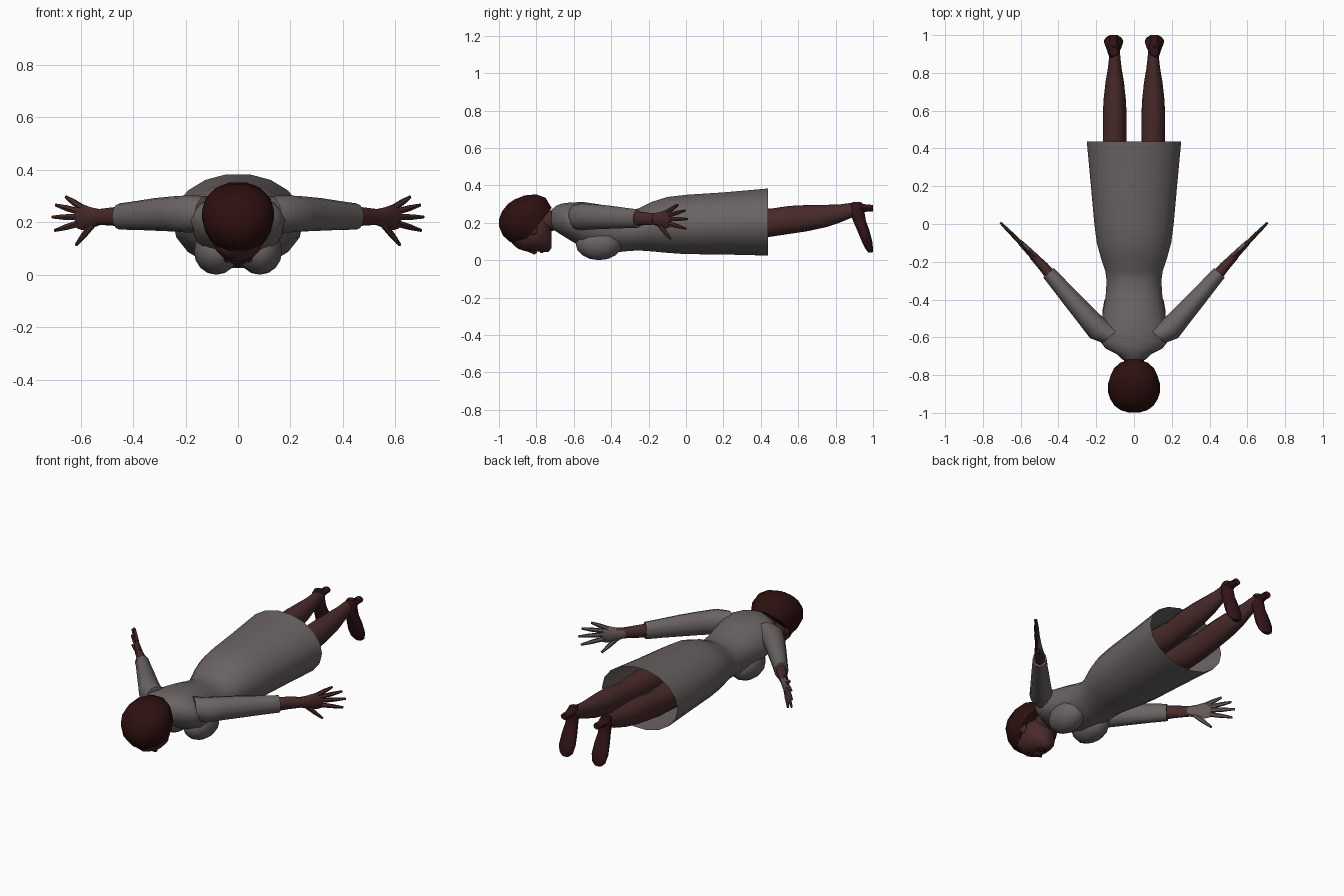
import bpy, bmesh, math
from mathutils import Vector

cube = bpy.data.objects.get("Cube")
if cube:
    bpy.data.objects.remove(cube)


def material(name, r, g, b):
    m = bpy.data.materials.new(name)
    m.use_nodes = True
    m.diffuse_color = (r, g, b, 1)
    bsdf = next(n for n in m.node_tree.nodes if n.type == 'BSDF_PRINCIPLED')
    bsdf.inputs["Base Color"].default_value = (r, g, b, 1)
    return m


DRESS = material("grey_cloth", .145, .125, .125)
SKIN = material("brown_skin", .066, .023, .023)
PALM = material("pale_palm", .13, .10, .10)
HAIR = material("dark_hair", .027, .005, .005)
SHOE = material("dark_leather", .032, .007, .009)
LIPS = material("lip_red", .04, .008, .01)
X, Y, Z = Vector((1, 0, 0)), Vector((0, 1, 0)), Vector((0, 0, 1))


def finish(name, bm, mat, angle=45):
    mesh = bpy.data.meshes.new(name)
    bm.to_mesh(mesh)
    bm.free()
    mesh.materials.append(mat)
    ob = bpy.data.objects.new(name, mesh)
    bpy.context.collection.objects.link(ob)
    bpy.ops.object.select_all(action='DESELECT')
    ob.select_set(True)
    bpy.context.view_layer.objects.active = ob
    bpy.ops.object.shade_smooth_by_angle(angle=math.radians(angle))
    return ob


def loft(name, rings, mat, u=X, v=Z, n=12, open_end=False):
    """Skin elliptical rings of (centre, half size on u, half size on v)."""
    bm = bmesh.new()
    loops = []
    for c, ru, rv in rings:
        loops.append([bm.verts.new(Vector(c) + u * (ru * math.cos(2 * math.pi * k / n))
                                   + v * (rv * math.sin(2 * math.pi * k / n)))
                      for k in range(n)])
    for a, b in zip(loops, loops[1:]):
        for k in range(n):
            j = (k + 1) % n
            bm.faces.new((a[k], a[j], b[j], b[k]))
    bm.faces.new(loops[0])
    end = bm.faces.new(loops[-1])
    bmesh.ops.recalc_face_normals(bm, faces=bm.faces[:])
    if open_end:
        bmesh.ops.delete(bm, geom=[end], context='FACES_ONLY')
    return finish(name, bm, mat)


def spans(rows, x=0):
    """Rings along y from rows of (y, half width, low z, high z)."""
    return [((x, y, (lo + hi) / 2), w, (hi - lo) / 2) for y, w, lo, hi in rows]


def ball(name, centre, size, mat):
    bm = bmesh.new()
    bmesh.ops.create_uvsphere(bm, u_segments=12, v_segments=8, radius=1)
    for p in bm.verts:
        p.co = Vector(centre) + Vector(a * b for a, b in zip(p.co, size))
    return finish(name, bm, mat)


def paint_palm(ob, inward):
    ob.data.materials.append(PALM)
    for f in ob.data.polygons:
        if f.normal.dot(inward) > .6:
            f.material_index = 1


# Dress: neckline to open hem
loft("dress", spans([
    (-.72, .058, .17, .27), (-.69, .09, .15, .295), (-.66, .15, .13, .305),
    (-.62, .18, .105, .31), (-.55, .178, .065, .313), (-.46, .163, .035, .30),
    (-.38, .15, .04, .28), (-.3, .145, .048, .265), (-.25, .152, .05, .28),
    (-.18, .175, .045, .315), (-.1, .197, .037, .34), (0, .21, .03, .352),
    (.2, .228, .028, .365), (.438, .25, .022, .386)]), DRESS, n=18, open_end=True)

# Neck and face
loft("neck", [((0, -.79, .2), .06, .06), ((0, -.72, .21), .053, .055),
              ((0, -.66, .225), .055, .055)], SKIN)
loft("head", spans([
    (-.93, .05, .09, .2), (-.9, .085, .062, .24), (-.86, .1, .048, .25),
    (-.8, .1, .046, .25), (-.76, .08, .044, .24), (-.735, .055, .045, .21),
    (-.718, .03, .065, .17)]), SKIN)
loft("nose", [((0, -.845, .05), .008, .006), ((0, -.81, .042), .016, .014),
              ((0, -.797, .046), .018, .008)], SKIN, n=6)
ball("lips", (0, -.772, .046), (.028, .011, .008), LIPS)

# Hair cap, tilted to leave the face clear
axis, across = Vector((0, -.78, .63)), Vector((0, .63, .78))
hair = []
for d, w, lo, hi in [(-.01, .118, -.125, .145), (.05, .138, -.143, .167), (.10, .138, -.14, .15),
                     (.145, .115, -.115, .105), (.172, .075, -.08, .055), (.185, .03, -.04, .015)]:
    hair.append((Vector((0, -.815, .175)) + axis * d + across * ((lo + hi) / 2), w, (hi - lo) / 2))
loft("hair", hair, HAIR, v=across, n=14)

along = Vector((.707, .707, 0))
for s, side in ((1, "left"), (-1, "right")):
    def at(x, y, z):
        return Vector((s * x, y, z))

    ball(side + "_bust", at(.083, -.465, .088), (.085, .125, .088), DRESS)
    ball(side + "_eye", at(.038, -.842, .058), (.017, .009, .011), HAIR)
    ball(side + "_ear", at(.1, -.815, .165), (.014, .022, .03), SKIN)

    # Sleeve and forearm
    outward = at(.75, -.66, 0)
    loft(side + "_sleeve", [
        (at(.12, -.59, .23), .06, .07), (at(.185, -.562, .232), .064, .071),
        (at(.25, -.49, .232), .056, .067), (at(.32, -.41, .23), .05, .062),
        (at(.39, -.33, .226), .043, .055), (at(.452, -.258, .222), .038, .05)],
        DRESS, u=outward)
    loft(side + "_forearm", [
        (at(.42, -.295, .222), .033, .042), (at(.48, -.225, .222), .027, .036),
        (at(.535, -.168, .22), .021, .031)], SKIN, u=outward, n=10)

    # Hand with spread fingers, palm turned inward
    w = at(.707, -.707, 0)
    palm = loft(side + "_palm", [
        (at(.525, -.176, .22), .021, .03), (at(.56, -.14, .217), .018, .04),
        (at(.595, -.105, .22), .015, .05), (at(.615, -.085, .222), .01, .045)],
        SKIN, u=w, n=8)
    paint_palm(palm, -w)
    for label, x0, z0, x1, z1 in [("little", .595, .255, .657, .297), ("ring", .605, .24, .695, .266),
                                  ("middle", .608, .22, .708, .22), ("index", .603, .197, .698, .169),
                                  ("thumb", .555, .192, .618, .113)]:
        a, b = at(x0, x0 - .7, z0), at(x1, x1 - .7, z1)
        perp = w.cross((b - a).normalized())
        finger = loft(side + "_" + label + "_finger", [
            (a, .011, .014), (a.lerp(b, .55), .01, .012), (b, .006, .006)],
            SKIN, u=w, v=perp, n=6)
        paint_palm(finger, -w)

    # Leg
    loft(side + "_leg", spans([
        (.08, .09, .11, .28), (.3, .075, .12, .28), (.45, .062, .125, .275),
        (.55, .063, .14, .29), (.65, .06, .155, .295), (.75, .049, .177, .296),
        (.82, .037, .2, .298), (.88, .03, .225, .306), (.93, .027, .245, .306)],
        x=s * .102), SKIN)

    # Heeled shoe pointing down
    shoe = []
    for z, w0, y0, y1 in [(.31, .022, .89, .935), (.29, .031, .873, .955), (.25, .034, .88, .955),
                          (.21, .036, .893, .962), (.16, .046, .915, .98), (.1, .052, .94, .996),
                          (.06, .044, .96, 1), (.04, .022, .975, .998)]:
        shoe.append((at(.108, (y0 + y1) / 2, z), w0, (y1 - y0) / 2))
    loft(side + "_shoe", shoe, SHOE, v=Y)
    loft(side + "_heel", [(at(.108, .93, .278), .03, .028), (at(.108, .965, .278), .022, .019),
                          (at(.108, 1, .278), .022, .018)], SHOE, n=8)
